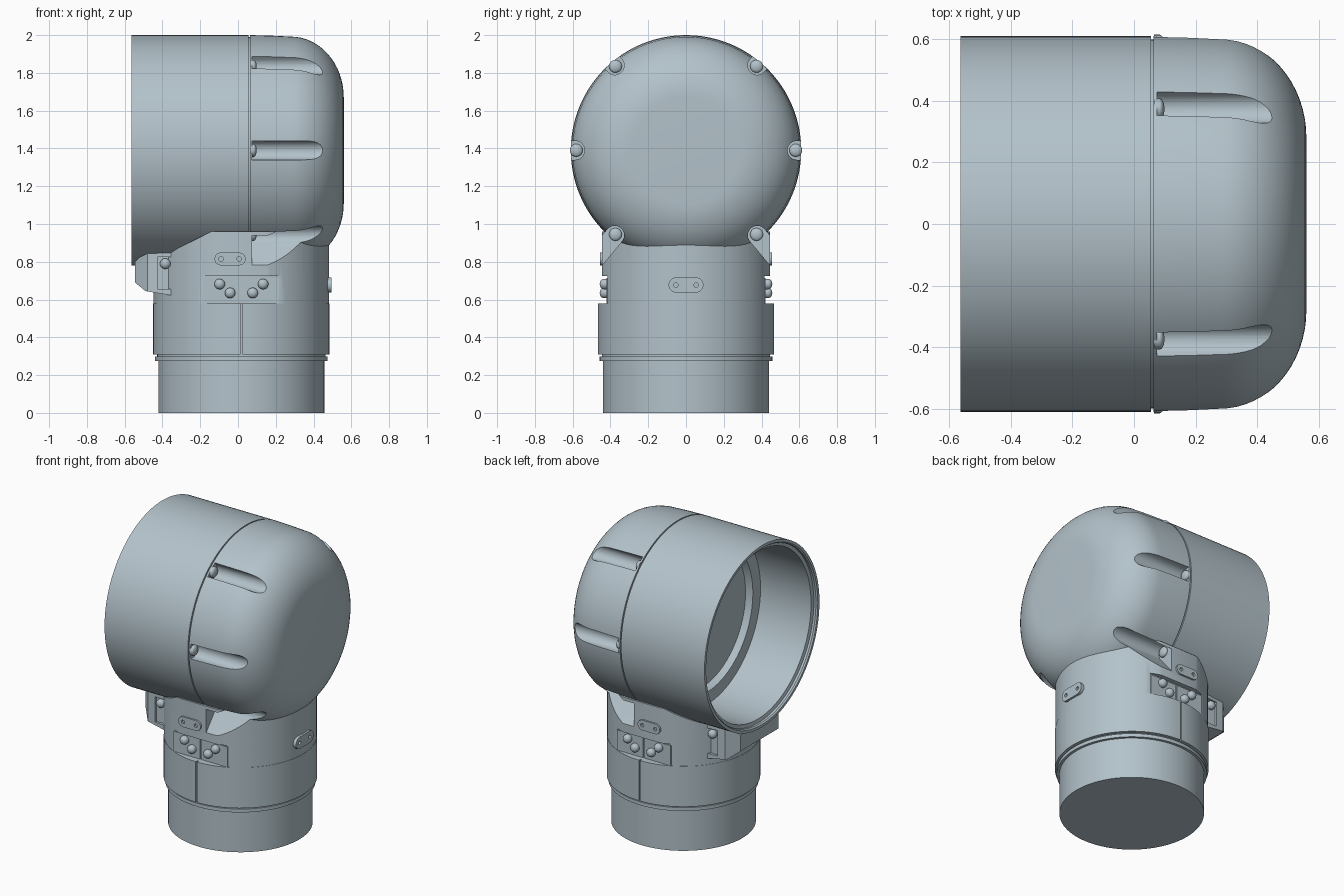
import bpy, bmesh, math
from mathutils import Matrix, Vector

cube = bpy.data.objects.get("Cube")
if cube:
    bpy.data.objects.remove(cube, do_unlink=True)

grey = bpy.data.materials.new("blue grey metal")
grey.use_nodes = True
COLOUR = (0.45, 0.54, 0.59, 1)
grey.diffuse_color = COLOUR
grey.node_tree.nodes["Principled BSDF"].inputs["Base Color"].default_value = COLOUR

CX = 0.018          # axis of the neck
HZ = 1.39           # axis of the head
ALONG_X = Matrix.Rotation(math.pi / 2, 4, 'Y')


def finish(name, bm, matrix=Matrix()):
    bmesh.ops.transform(bm, matrix=matrix, verts=bm.verts)
    bmesh.ops.recalc_face_normals(bm, faces=bm.faces)
    mesh = bpy.data.meshes.new(name)
    bm.to_mesh(mesh)
    bm.free()
    mesh.materials.append(grey)
    ob = bpy.data.objects.new(name, mesh)
    bpy.context.collection.objects.link(ob)
    return ob


def revolve(name, profile, matrix=Matrix(), steps=96):
    """Solid of (radius, height) points turned about z; ends lie on the axis."""
    bm = bmesh.new()
    verts = [bm.verts.new((r, 0, z)) for r, z in profile]
    edges = [bm.edges.new(pair) for pair in zip(verts, verts[1:])]
    bmesh.ops.spin(bm, geom=verts + edges, cent=(0, 0, 0), axis=(0, 0, 1),
                   angle=2 * math.pi, steps=steps, use_duplicate=False)
    bmesh.ops.remove_doubles(bm, verts=bm.verts, dist=1e-5)
    return finish(name, bm, matrix)


def extrude(name, outline, depth, matrix=Matrix()):
    """Outline in the local xy plane, extruded along local z."""
    bm = bmesh.new()
    face = bm.faces.new([bm.verts.new((x, y, 0)) for x, y in outline])
    top = bmesh.ops.extrude_face_region(bm, geom=[face])["geom"]
    bmesh.ops.translate(bm, vec=(0, 0, depth),
                        verts=[v for v in top if isinstance(v, bmesh.types.BMVert)])
    return finish(name, bm, matrix)


def box(name, lo, hi, matrix=Matrix()):
    outline = [(lo[0], lo[1]), (hi[0], lo[1]), (hi[0], hi[1]), (lo[0], hi[1])]
    return extrude(name, outline, hi[2] - lo[2], matrix @ Matrix.Translation((0, 0, lo[2])))


def boolean(ob, cutters, operation='DIFFERENCE', keep=False):
    bpy.context.view_layer.objects.active = ob
    for cutter in cutters:
        mod = ob.modifiers.new("cut", 'BOOLEAN')
        mod.operation, mod.solver, mod.object = operation, 'EXACT', cutter
        bpy.ops.object.modifier_apply(modifier=mod.name)
        if not keep:
            bpy.data.objects.remove(cutter, do_unlink=True)


def facing(direction, position):
    """Matrix turning local z to a direction, with local y kept upright."""
    z = Vector(direction).normalized()
    x = Vector((0, 0, 1)).cross(z).normalized()
    rot = Matrix((x, z.cross(x), z)).transposed().to_4x4()
    return Matrix.Translation(position) @ rot


def bolt(name, direction, position, r=0.028, h=0.035):
    dome = [(r * math.cos(a), h * (0.35 + 0.65 * math.sin(a)))
            for a in [i * math.pi / 10 for i in range(5)]]
    revolve(name, [(0, -0.01), (r, -0.01)] + dome + [(0, h)],
            facing(direction, position), 20)


def pill(name, direction, position, length, height):
    """Rounded tag with two holes."""
    r, s = height / 2, length / 2 - height / 2
    arc = [math.pi * (i / 10 - 0.5) for i in range(11)]
    outline = [(s + r * math.cos(a), r * math.sin(a)) for a in arc]
    outline += [(-x, -y) for x, y in outline]
    m = facing(direction, position)
    plate = extrude(name, outline, 0.04, m @ Matrix.Translation((0, 0, -0.025)))
    holes = [revolve("hole", [(0, -0.01), (0.012, -0.01), (0.012, 0.05), (0, 0.05)],
                     m @ Matrix.Translation((k * length * 0.29, 0, 0)), 16) for k in (-1, 1)]
    boolean(plate, holes)


# Head: open tube, seam groove, rounded dome, inner bore with stepped rear wall
corner = [(0.28 + 0.322 * math.cos(a), 0.28 + 0.28 * math.sin(a))
          for a in [i * math.pi / 32 for i in range(17)]]
shell = [(0, -0.12), (0.46, -0.12), (0.48, -0.16), (0.562, -0.16), (0.562, -0.535),
         (0.585, -0.54), (0.585, -0.555), (0.592, -0.564), (0.61, -0.564),
         (0.61, 0.055), (0.6, 0.055), (0.6, 0.063), (0.61, 0.063), (0.607, 0.18)]
head = revolve("head_shell", shell + corner + [(0, 0.56)],
               Matrix.Translation((0, 0, HZ)) @ ALONG_X, 128)

# Six bolt slots around the dome
SLOT_R, SLOT_X = 0.587, 0.075
angles = [math.radians(a) for a in (0, 50, 130, 180, 230, 310)]
slots = []
for a in angles:
    turn = Matrix.Translation((0, 0, HZ)) @ Matrix.Rotation(a, 4, 'X')
    w = 0.05
    arc = [math.pi * (0.5 + i / 16) for i in range(17)]
    u_shape = [(SLOT_R + w * math.cos(t), w * math.sin(t)) for t in arc]
    u_shape += [(0.8, -w), (0.8, w)]
    # local x -> y, local y -> z, local z -> x
    axes = Matrix(((0, 0, 1, SLOT_X), (1, 0, 0, 0), (0, 1, 0, 0), (0, 0, 0, 1)))
    slots.append(extrude("slot_cutter", u_shape, 0.6, turn @ axes))
    centre = Vector((SLOT_X, math.cos(a) * SLOT_R, HZ + math.sin(a) * SLOT_R))
    bolt("slot_bolt", (1, 0, 0), centre - Vector((0, math.cos(a), math.sin(a))) * 0.006, 0.034, 0.024)
boolean(head, slots, keep=True)

# Base and clamp collar
collar = revolve("base_and_collar",
                 [(0, 0), (0.44, 0), (0.44, 0.275), (0.457, 0.275), (0.457, 0.298),
                  (0.446, 0.298), (0.446, 0.308), (0.467, 0.308), (0.467, 0.58), (0, 0.58)],
                 Matrix.Translation((CX, 0, 0)))
boolean(collar, [box("slit_cutter", (CX - 0.005, s * 0.5 - 0.05, 0.3),
                     (CX + 0.005, s * 0.5 + 0.05, 0.7)) for s in (-1, 1)])

# Neck: shaped top, flattened sides, cut away for the head, slots and clamp pads
neck = revolve("neck", [(0, 0.57), (0.465, 0.57), (0.465, 1.0), (0, 1.0)],
               Matrix.Translation((CX, 0, 0)))
side = [(-0.6, 0.5), (0.6, 0.5), (0.6, 0.96), (-0.14, 0.96), (-0.34, 0.86), (-0.6, 0.83)]
TO_XZ = Matrix.Translation((0, 0.444, 0)) @ Matrix.Rotation(math.pi / 2, 4, 'X')
boolean(neck, [extrude("neck_outline", side, 0.888, TO_XZ)], 'INTERSECT')


def head_clearance():
    return revolve("clearance", [(0, -0.8), (0.6, -0.8), (0.6, 0.06), (0, 0.06)],
                   Matrix.Translation((0, 0, HZ)) @ ALONG_X)


boolean(neck, [head_clearance()] + [
    box("pad_cutter", (CX - 0.3, s * 0.515 - 0.1, 0.5), (CX + 0.3, s * 0.515 + 0.1, 0.725))
    for s in (-1, 1)])
boolean(neck, slots)

# Clamp pads, bolts and tags on both sides
for s in (-1, 1):
    for k in (-1, 1):
        lo, hi = sorted((CX + k * 0.006, CX + k * 0.2))
        box("clamp_pad", (lo, s * 0.41 - 0.012, 0.575), (hi, s * 0.41 + 0.012, 0.715))
        for dx, z in ((0.06, 0.635), (0.115, 0.682)):
            bolt("clamp_bolt", (0, s, 0), (CX + k * dx, s * 0.422, z))
    pill("side_tag", (0, s, 0), (-0.042, s * 0.441, 0.815), 0.165, 0.068)
pill("end_tag", (1, 0, 0), (CX + 0.463, 0, 0.677), 0.185, 0.08)

# Bracket under the open end, with a bolted recess on each cheek
outline = [(-0.3, 0.62), (-0.3, 0.9), (-0.49, 0.86), (-0.545, 0.8), (-0.545, 0.69), (-0.49, 0.645), (-0.34, 0.62)]
bracket = extrude("bracket", outline, 0.6, Matrix.Translation((0, 0.3, 0)) @ Matrix.Rotation(math.pi / 2, 4, 'X'))
plan = [(-0.2, -0.29), (-0.2, 0.29), (-0.48, 0.27), (-0.545, 0.2), (-0.545, -0.2), (-0.48, -0.27)]
boolean(bracket, [extrude("plan", plan, 1, Matrix.Translation((0, 0, 0.3)))], 'INTERSECT')
boolean(bracket, [head_clearance()] + [
    box("recess", (-0.425, s * 0.3 - 0.04, 0.655), (-0.345, s * 0.3 + 0.04, 0.825)) for s in (-1, 1)])
for s in (-1, 1):
    bolt("bracket_bolt", (0, s, 0), (-0.385, s * 0.26, 0.79))

# Smooth shading with sharp edges kept
bpy.ops.object.select_all(action='DESELECT')
for ob in bpy.context.collection.objects:
    if ob.type == 'MESH' and grey.name in ob.data.materials:
        ob.select_set(True)
        bpy.context.view_layer.objects.active = ob
bpy.ops.object.shade_smooth_by_angle(angle=math.radians(30))
